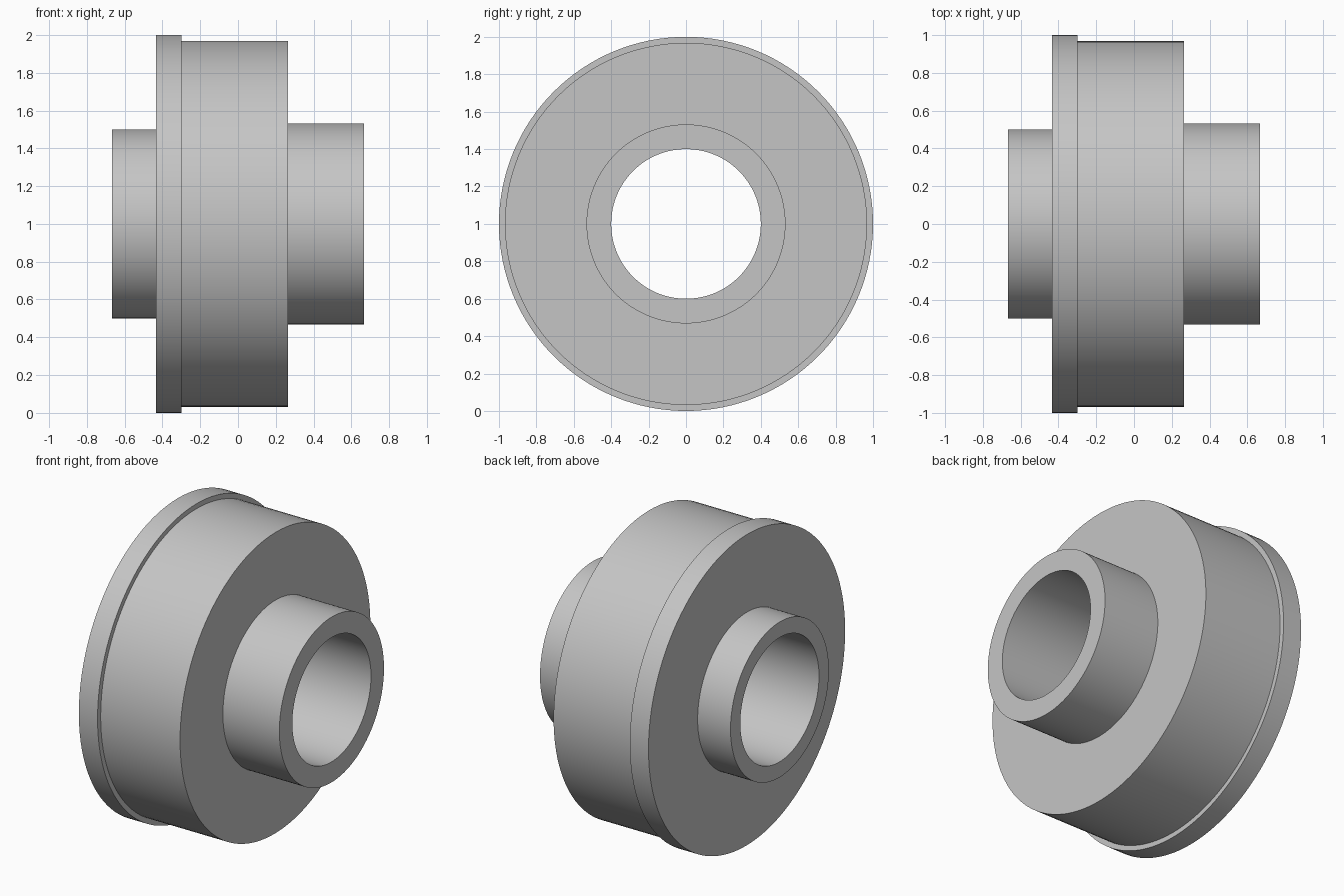
import bpy
import bmesh
import math
from mathutils import Matrix, Vector

cube = bpy.data.objects.get("Cube")
if cube:
    bpy.data.objects.remove(cube, do_unlink=True)

grey = bpy.data.materials.new("plain grey")
grey.use_nodes = True
colour = (0.56, 0.56, 0.56, 1)
grey.diffuse_color = colour
grey.node_tree.nodes["Principled BSDF"].inputs["Base Color"].default_value = colour

SEGMENTS = 128
BORE = 0.4

# Closed half section as (x, radius): short hub, rim flange, body, long hub, bore
section = [
    (-0.667, BORE), (-0.667, 0.5),
    (-0.433, 0.5), (-0.433, 1.0),
    (-0.3, 1.0), (-0.3, 0.968),
    (0.265, 0.968), (0.265, 0.532),
    (0.667, 0.532), (0.667, BORE),
]

# Revolve the section about the x axis
bm = bmesh.new()
rings = []
for i in range(SEGMENTS):
    turn = Matrix.Rotation(math.tau * i / SEGMENTS, 3, "X")
    rings.append([bm.verts.new(turn @ Vector((x, 0, r))) for x, r in section])
for i, ring in enumerate(rings):
    following = rings[(i + 1) % SEGMENTS]
    for j in range(len(section)):
        k = (j + 1) % len(section)
        bm.faces.new((ring[j], ring[k], following[k], following[j]))
bmesh.ops.recalc_face_normals(bm, faces=bm.faces)

mesh = bpy.data.meshes.new("flanged_wheel")
bm.to_mesh(mesh)
bm.free()
mesh.materials.append(grey)
wheel = bpy.data.objects.new("flanged_wheel", mesh)
wheel.location.z = 1
bpy.context.collection.objects.link(wheel)

# Smooth round walls, crisp rims
bpy.ops.object.select_all(action="DESELECT")
wheel.select_set(True)
bpy.context.view_layer.objects.active = wheel
bpy.ops.object.shade_smooth_by_angle(angle=math.radians(30))
